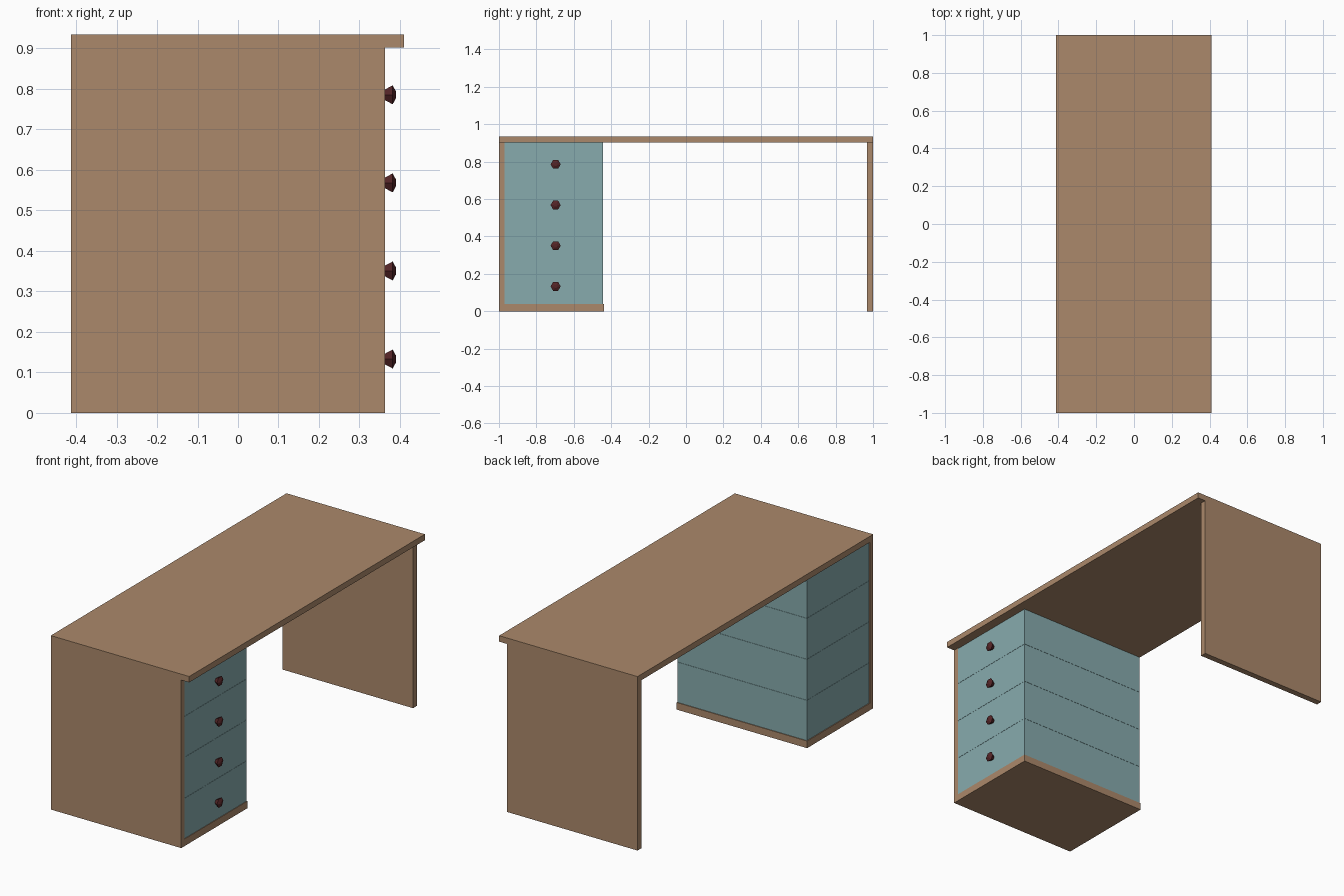
import bpy, bmesh, math
from mathutils import Matrix

if "Cube" in bpy.data.objects:
    bpy.data.objects.remove(bpy.data.objects["Cube"])


def material(name, rgb):
    m = bpy.data.materials.new(name)
    m.diffuse_color = (*rgb, 1)
    m.use_nodes = True
    m.node_tree.nodes["Principled BSDF"].inputs["Base Color"].default_value = m.diffuse_color
    return m


wood = material("wood", (0.41, 0.25, 0.147))
teal = material("teal paint", (0.242, 0.407, 0.423))
maroon = material("dark red knob", (0.09, 0.018, 0.02))


def finish(name, bm, mat):
    bmesh.ops.recalc_face_normals(bm, faces=bm.faces)
    me = bpy.data.meshes.new(name)
    bm.to_mesh(me)
    bm.free()
    me.materials.append(mat)
    ob = bpy.data.objects.new(name, me)
    bpy.context.collection.objects.link(ob)
    return ob


def box(name, x, y, z, mat):
    """Box from (min, max) ranges on each axis."""
    bm = bmesh.new()
    size = Matrix.Diagonal((x[1] - x[0], y[1] - y[0], z[1] - z[0], 1))
    mid = Matrix.Translation((sum(x) / 2, sum(y) / 2, sum(z) / 2))
    bmesh.ops.create_cube(bm, size=1, matrix=mid @ size)
    return finish(name, bm, mat)


def knob(name, y, z):
    """Six-sided flared knob turned around the x axis."""
    bm = bmesh.new()
    rings = []
    for x, r in ((0.356, 0.011), (0.382, 0.027), (0.390, 0.010)):
        rings.append([bm.verts.new((x, y + r * math.cos(i * math.pi / 3),
                                    z + r * math.sin(i * math.pi / 3)))
                      for i in range(6)])
    for a, b in zip(rings, rings[1:]):
        for i in range(6):
            j = (i + 1) % 6
            bm.faces.new((a[i], a[j], b[j], b[i]))
    bm.faces.new(rings[0])
    bm.faces.new(rings[-1])
    return finish(name, bm, maroon)


BACK, FRONT = -0.412, 0.363
TOP = 0.902

# Desk top, overhanging on the drawer-front side
box("desk_top", (BACK, 0.41), (-1, 1), (TOP, 0.934), wood)

# End panels and the board under the drawers
box("drawer_side_panel", (BACK, FRONT), (-1, -0.971), (0, TOP), wood)
box("far_side_panel", (BACK, FRONT), (0.967, 1), (0, TOP), wood)
box("bottom_board", (BACK, FRONT), (-0.971, -0.439), (0, 0.038), wood)

# Stack of four drawers with knobs
levels = (0.038, 0.255, 0.475, 0.695, TOP)
for n, (lo, hi) in enumerate(zip(levels, levels[1:]), 1):
    box(f"drawer_{n}", (-0.408, 0.36), (-0.971, -0.443), (lo, hi - 0.001), teal)
    knob(f"knob_{n}", -0.697, 0.133 + 0.2175 * (n - 1))
